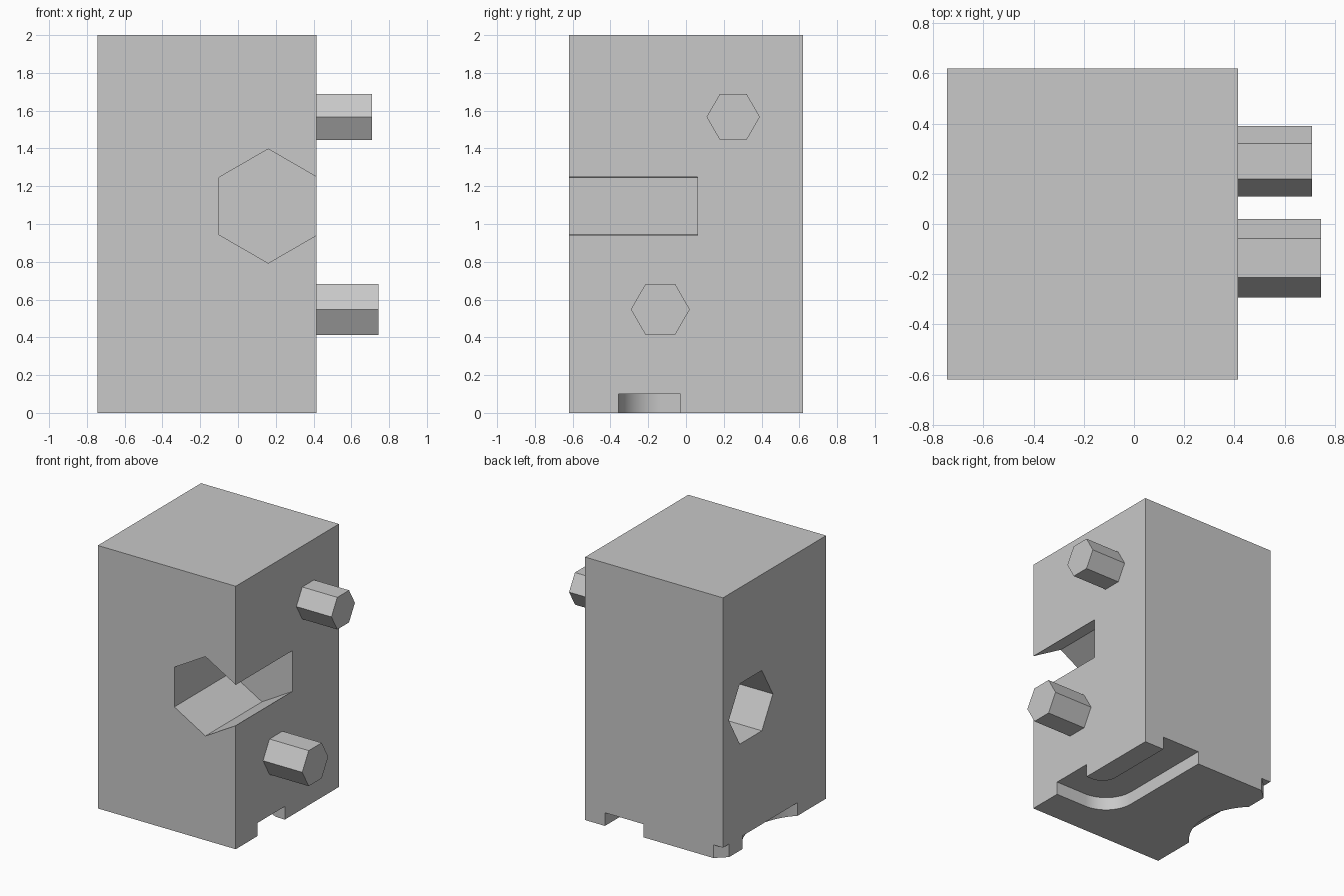
import bpy, bmesh, math
from mathutils import Vector

cube = bpy.data.objects.get("Cube")
if cube:
    bpy.data.objects.remove(cube, do_unlink=True)

grey = bpy.data.materials.new("plain_grey")
grey.use_nodes = True
grey.diffuse_color = (0.58, 0.58, 0.58, 1)
grey.node_tree.nodes["Principled BSDF"].inputs["Base Color"].default_value = (0.58, 0.58, 0.58, 1)


def prism(name, points, axis, lo, hi):
    """Extrude a 2D outline along an axis; the outline uses the other two axes in order."""
    bm = bmesh.new()

    def place(a, b, d):
        return {"x": (d, a, b), "y": (a, d, b), "z": (a, b, d)}[axis]

    face = bm.faces.new([bm.verts.new(place(a, b, lo)) for a, b in points])
    extruded = bmesh.ops.extrude_face_region(bm, geom=[face])["geom"]
    shift = Vector(place(0, 0, hi - lo))
    bmesh.ops.translate(bm, vec=shift, verts=[v for v in extruded if isinstance(v, bmesh.types.BMVert)])
    bmesh.ops.recalc_face_normals(bm, faces=bm.faces)
    mesh = bpy.data.meshes.new(name)
    bm.to_mesh(mesh)
    bm.free()
    mesh.materials.append(grey)
    obj = bpy.data.objects.new(name, mesh)
    bpy.context.collection.objects.link(obj)
    return obj


def ring(a, b, radius, sides, turn=0):
    return [(a + radius * math.cos(turn + i * math.tau / sides),
             b + radius * math.sin(turn + i * math.tau / sides)) for i in range(sides)]


def fillet(a, b, radius, steps=16):
    """Rounded low-left corner whose sharp point would be (a, b)."""
    return [(a + radius * (1 - math.sin(t)), b + radius * (1 - math.cos(t)))
            for t in (i * math.pi / 2 / steps for i in range(steps + 1))]


LEFT, RIGHT, HALF, DEPTH = -0.745, 0.415, 0.62, 0.1

# Main block
block = prism("block", [(LEFT, -HALF), (RIGHT, -HALF), (RIGHT, HALF), (LEFT, HALF)], "z", 0, 2)

# Hexagonal sockets in the front and the -x side
cutters = [
    prism("front_socket_cutter", ring(0.16, 1.095, 0.302, 6, math.pi / 6), "y", -0.8, 0.06),
    prism("side_socket_cutter", ring(0.285, 1.04, 0.265, 6), "x", -0.9, -0.16),
]

# Bent channel under the block, from the +x side round to the back
outer = fillet(-0.077, -0.357, 0.23)
inner = fillet(0.248, -0.03, 0.12)
channel = [(0.6, -0.357)] + outer + [(-0.077, 0.8), (0.248, 0.8)] + inner[::-1] + [(0.6, -0.03)]
# fillet() runs from the lower edge to the left edge, so the outline stays in order
cutters.append(prism("channel_cutter", channel, "z", -0.1, DEPTH))

# Shallow round recess and clipped corner at the foot of the -x side
radius = 0.467
cutters.append(prism("round_recess_cutter", ring(LEFT + 0.137 - radius, 0.053, radius, 96),
                     "z", -0.1, DEPTH))
cutters.append(prism("corner_cutter", [(-0.665, 0.62), (-0.665, 0.8), (-0.9, 0.8),
                                       (-0.9, 0.545), (LEFT, 0.545)], "z", -0.1, DEPTH))

bpy.context.view_layer.objects.active = block
for cutter in cutters:
    cutter.hide_render = True
    mod = block.modifiers.new(cutter.name, "BOOLEAN")
    mod.operation, mod.solver, mod.object = "DIFFERENCE", "EXACT", cutter
    bpy.ops.object.modifier_apply(modifier=mod.name)
    bpy.data.objects.remove(cutter, do_unlink=True)

# Hexagonal pegs on the +x side
prism("upper_peg", ring(0.25, 1.567, 0.141, 6), "x", RIGHT, 0.71)
prism("lower_peg", ring(-0.136, 0.548, 0.156, 6), "x", RIGHT, 0.745)

# Smooth the round channel walls, keep every corner sharp
bpy.ops.object.select_all(action="DESELECT")
block.select_set(True)
bpy.context.view_layer.objects.active = block
bpy.ops.object.shade_smooth_by_angle(angle=math.radians(30))
